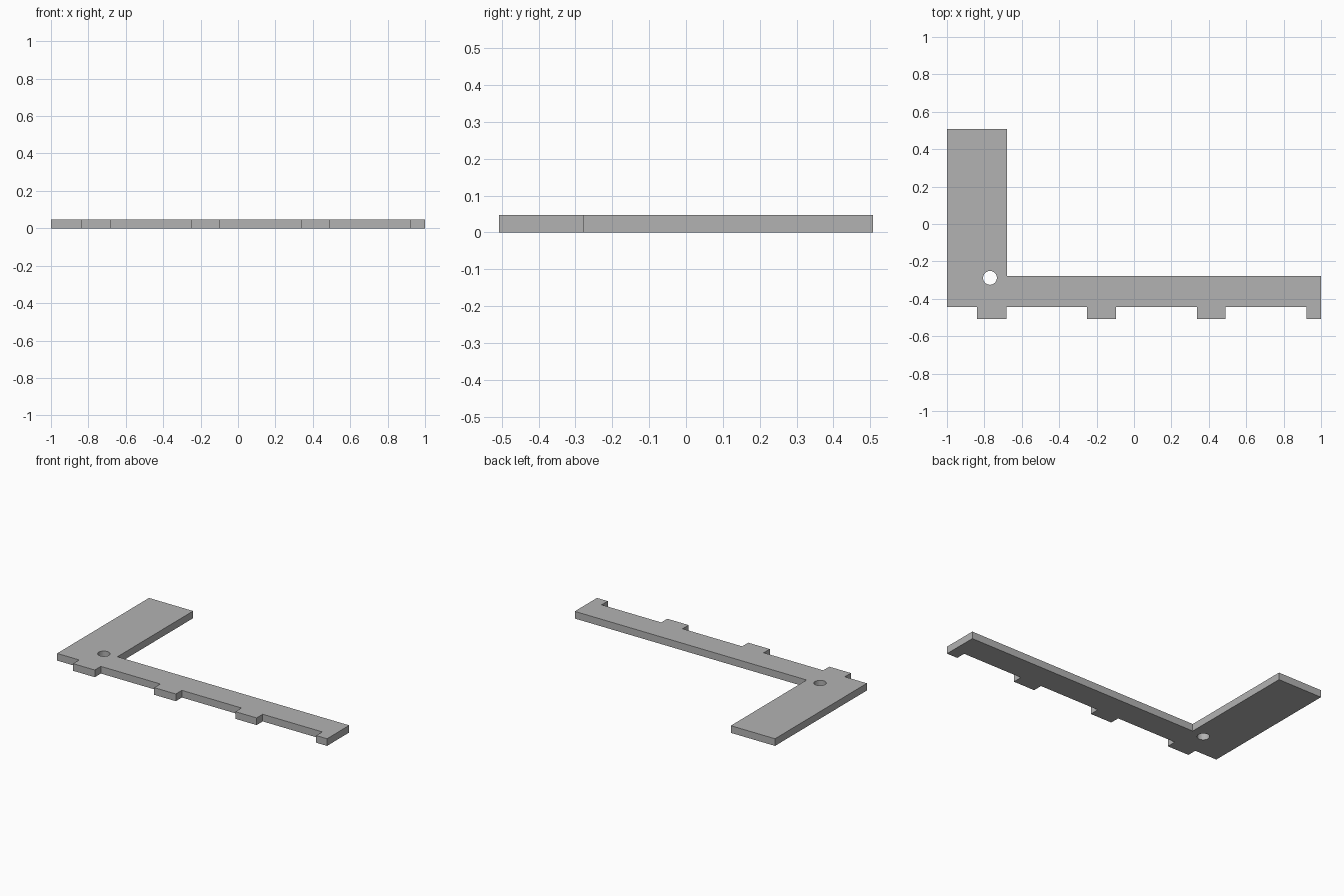
import bpy
import bmesh
from mathutils import Matrix, Vector

cube = bpy.data.objects.get("Cube")
if cube:
    bpy.data.objects.remove(cube, do_unlink=True)

THICKNESS = 0.047
BACK, INNER, FRONT, TAB = 0.507, -0.277, -0.444, -0.507

grey = bpy.data.materials.new("plain grey")
grey.use_nodes = True
colour = (0.45, 0.45, 0.45, 1)
grey.diffuse_color = colour
grey.node_tree.nodes["Principled BSDF"].inputs["Base Color"].default_value = colour


def add_object(name, bm):
    mesh = bpy.data.meshes.new(name)
    bmesh.ops.recalc_face_normals(bm, faces=bm.faces[:])
    bm.to_mesh(mesh)
    bm.free()
    mesh.materials.append(grey)
    obj = bpy.data.objects.new(name, mesh)
    bpy.context.collection.objects.link(obj)
    return obj


# L-shaped outline: wide arm, long arm, then tabs along the front edge
outline = [(1, TAB), (1, INNER), (-0.68, INNER), (-0.68, BACK), (-1, BACK), (-1, FRONT)]
for left, right in [(-0.84, -0.683), (-0.252, -0.096), (0.336, 0.49)]:
    outline += [(left, FRONT), (left, TAB), (right, TAB), (right, FRONT)]
outline += [(0.922, FRONT), (0.922, TAB)]

# Flat bracket plate extruded from the outline
bm = bmesh.new()
face = bm.faces.new([bm.verts.new((x, y, 0)) for x, y in outline])
extruded = bmesh.ops.extrude_face_region(bm, geom=[face])["geom"]
top = [g for g in extruded if isinstance(g, bmesh.types.BMVert)]
bmesh.ops.translate(bm, verts=top, vec=Vector((0, 0, THICKNESS)))
plate = add_object("bracket_plate", bm)

# Round pivot hole through the corner
bm = bmesh.new()
bmesh.ops.create_cone(bm, cap_ends=True, segments=24, radius1=0.037, radius2=0.037,
                      depth=0.2, matrix=Matrix.Translation((-0.77, -0.288, 0.02)))
cutter = add_object("hole_cutter", bm)
cutter.hide_render = True
cutter.hide_viewport = True

hole = plate.modifiers.new("pivot_hole", 'BOOLEAN')
hole.operation = 'DIFFERENCE'
hole.solver = 'EXACT'
hole.object = cutter
